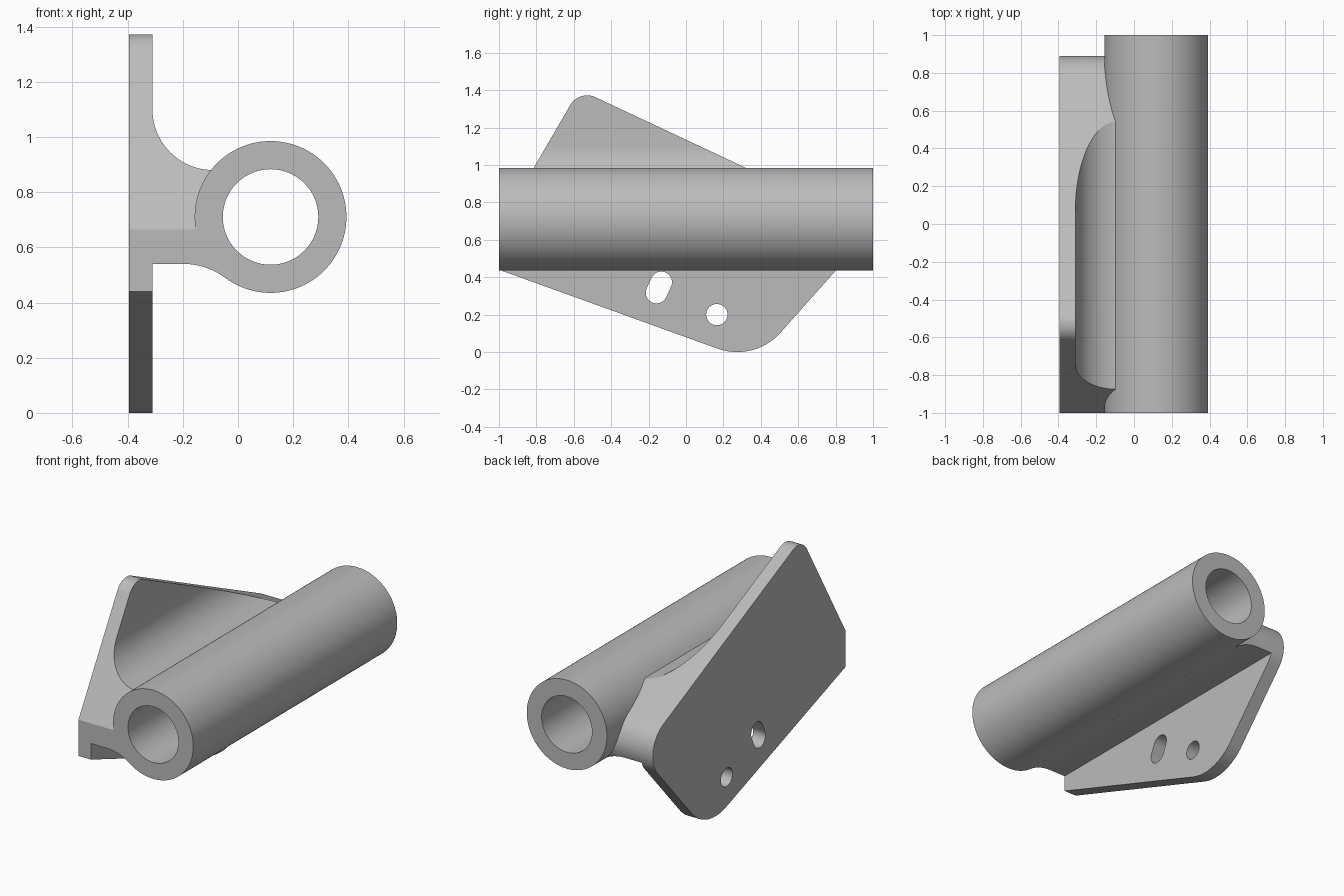
import bpy, bmesh, math
from mathutils import Vector

default = bpy.data.objects.get("Cube")
if default:
    bpy.data.objects.remove(default)

grey = bpy.data.materials.new("plain grey")
grey.use_nodes = True
grey.diffuse_color = (0.5, 0.5, 0.5, 1)
grey.node_tree.nodes["Principled BSDF"].inputs["Base Color"].default_value = (0.5, 0.5, 0.5, 1)

TUBE = Vector((0.118, 0.71))   # tube axis in x, z
OUTER, BORE = 0.275, 0.173


def arc(centre, r, start, end, n=24):
    """Points on an arc, angles in degrees."""
    angles = [math.radians(start + (end - start) * i / n) for i in range(n + 1)]
    return [Vector((centre[0] + r * math.cos(a), centre[1] + r * math.sin(a))) for a in angles]


def rounded(corners, n=20):
    """Polygon from (u, v, radius) corners, each rounded by its radius."""
    points = []
    for i, (u, v, r) in enumerate(corners):
        p = Vector((u, v))
        if r == 0:
            points.append(p)
            continue
        a = (Vector(corners[i - 1][:2]) - p).normalized()
        b = (Vector(corners[(i + 1) % len(corners)][:2]) - p).normalized()
        half = a.angle(b) / 2
        centre = p + (a + b).normalized() * r / math.sin(half)
        start = p + a * r / math.tan(half) - centre
        end = p + b * r / math.tan(half) - centre
        for k in range(n + 1):
            t = k / n
            points.append(centre + start.lerp(end, t).normalized() * r)
    return points


def prism(name, points, axis, low, high):
    """Extrude a closed outline along x (outline in y, z) or y (outline in x, z)."""
    bm = bmesh.new()
    place = (lambda p: (low, p[0], p[1])) if axis == "x" else (lambda p: (p[0], low, p[1]))
    face = bm.faces.new([bm.verts.new(place(p)) for p in points])
    new = bmesh.ops.extrude_face_region(bm, geom=[face])["geom"]
    shift = Vector((high - low, 0, 0)) if axis == "x" else Vector((0, high - low, 0))
    bmesh.ops.translate(bm, vec=shift, verts=[g for g in new if isinstance(g, bmesh.types.BMVert)])
    bmesh.ops.recalc_face_normals(bm, faces=bm.faces)
    mesh = bpy.data.meshes.new(name)
    bm.to_mesh(mesh)
    bm.free()
    mesh.materials.append(grey)
    obj = bpy.data.objects.new(name, mesh)
    bpy.context.collection.objects.link(obj)
    return obj


def combine(target, other, operation):
    """Apply a boolean and remove the helper."""
    mod = target.modifiers.new(operation.lower(), "BOOLEAN")
    mod.operation, mod.object, mod.solver = operation, other, "EXACT"
    bpy.context.view_layer.objects.active = target
    bpy.ops.object.modifier_apply(modifier=mod.name)
    bpy.data.objects.remove(other)


# Plate, web and fillets as one cross-section
section = [Vector((-0.395, -0.1)), Vector((-0.31, -0.1)), Vector((-0.31, 0.54))]
section += arc((-0.2, 0.281), 0.259, 90, 53.4)
section += [Vector((-0.03, 0.53)), Vector((-0.1, 0.71)), Vector((-0.02, 0.85)), Vector((-0.04, 0.88))]
section += arc((-0.09, 1.1), 0.22, 270, 180)
section += [Vector((-0.31, 1.5)), Vector((-0.395, 1.5))]
bracket = prism("tube_bracket", section, "y", -1.1, 1.1)

# Side outline trims the plate and web together
outline = rounded([(-1, 0.44, 0), (0.366, -0.053, 0.31), (1.004, 0.664, 0.179),
                   (-0.571, 1.403, 0.105), (-1, 0.665, 0)])
combine(bracket, prism("side_outline", outline, "x", -0.6, 0.3), "INTERSECT")

# Tube
combine(bracket, prism("tube", arc(TUBE, OUTER, 0, 360, 128)[:-1], "y", -1, 1), "UNION")
combine(bracket, prism("bore", arc(TUBE, BORE, 0, 360, 96)[:-1], "y", -1.2, 1.2), "DIFFERENCE")

# Round hole and slanted slot through the plate
hole = arc((0.165, 0.2), 0.057, 0, 360, 40)[:-1]
slot = arc((-0.132, 0.373), 0.057, -26, 154) + arc((-0.158, 0.317), 0.057, 154, 334)
for name, shape in (("round_hole", hole), ("slot", slot)):
    combine(bracket, prism(name, shape, "x", -0.6, -0.2), "DIFFERENCE")

# Smooth curved faces, keep machined edges sharp
bpy.ops.object.select_all(action="DESELECT")
bracket.select_set(True)
bpy.context.view_layer.objects.active = bracket
bpy.ops.object.shade_smooth_by_angle(angle=math.radians(25))
